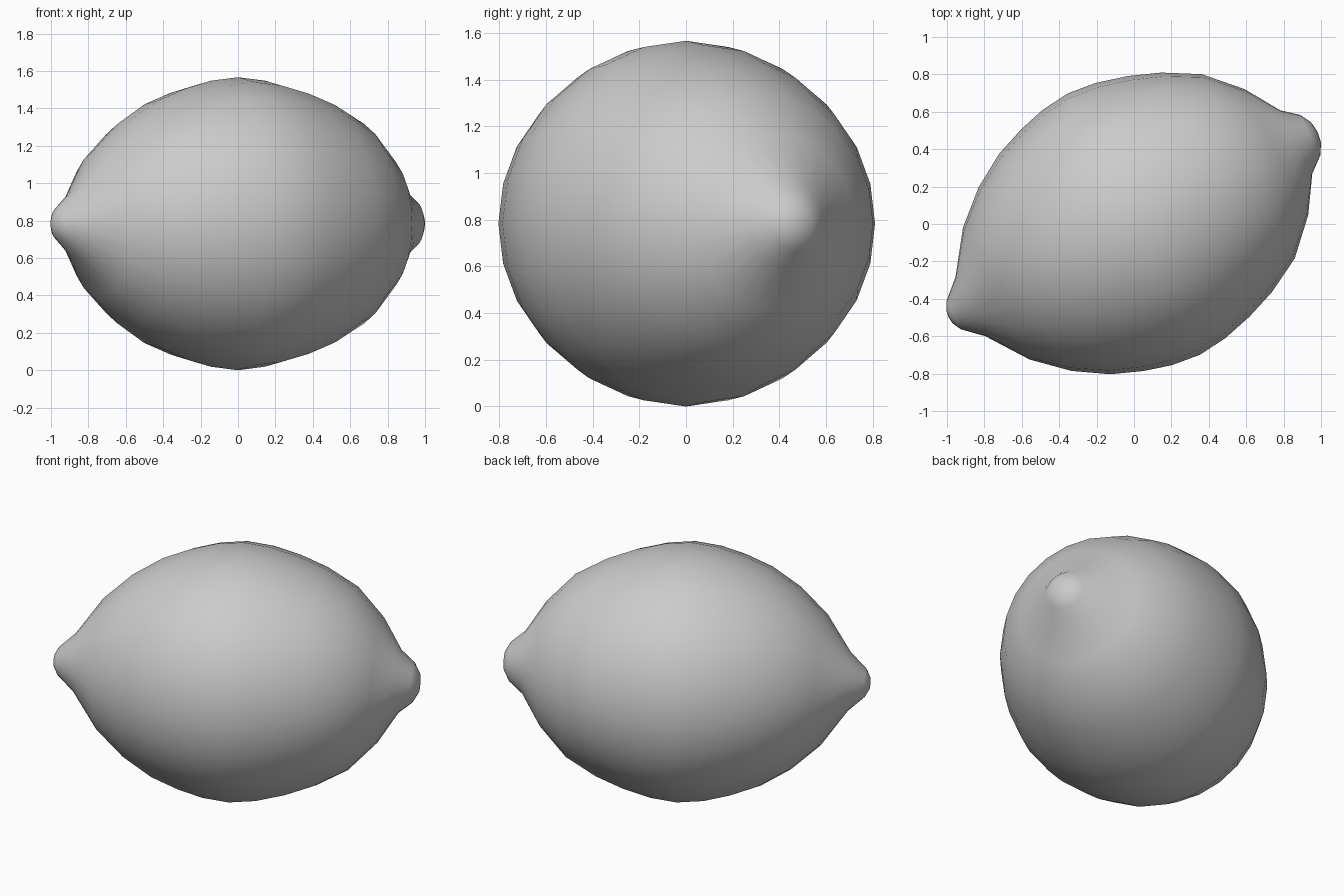
import bpy, bmesh
from math import sin, cos, pi, radians
from mathutils import Matrix

if "Cube" in bpy.data.objects:
    bpy.data.objects.remove(bpy.data.objects["Cube"])

# Lemon outline: (position along axis, radius), nipple tip to stem tip
PROFILE = [(-1.11, 0), (-1.105, .038), (-1.08, .085), (-.98, .177), (-.825, .395),
           (-.653, .55), (-.475, .66), (-.31, .724), (-.16, .765), (0, .783),
           (.16, .765), (.33, .72), (.495, .657), (.684, .552), (.853, .377),
           (.972, .19), (1.055, .121), (1.09, .06), (1.098, 0)]
SIDES = 24

# Spin the outline around a horizontal axis
bm = bmesh.new()
rings = []
for t, r in PROFILE:
    n = SIDES if r else 1
    rings.append([bm.verts.new((t, r * sin(2 * pi * i / SIDES), r * cos(2 * pi * i / SIDES)))
                  for i in range(n)])
for a, b in zip(rings, rings[1:]):
    for i in range(SIDES):
        j = (i + 1) % SIDES
        quad = [a[i % len(a)], a[j % len(a)], b[j % len(b)], b[i % len(b)]]
        bm.faces.new(list(dict.fromkeys(quad)))
bmesh.ops.recalc_face_normals(bm, faces=bm.faces)

# Turn the fruit and rest it on the ground
bm.transform(Matrix.Translation((0, 0, .783)) @ Matrix.Rotation(radians(26.8), 4, 'Z'))
for f in bm.faces:
    f.smooth = True
mesh = bpy.data.meshes.new("lemon")
bm.to_mesh(mesh)
bm.free()
bpy.context.collection.objects.link(bpy.data.objects.new("lemon", mesh))
